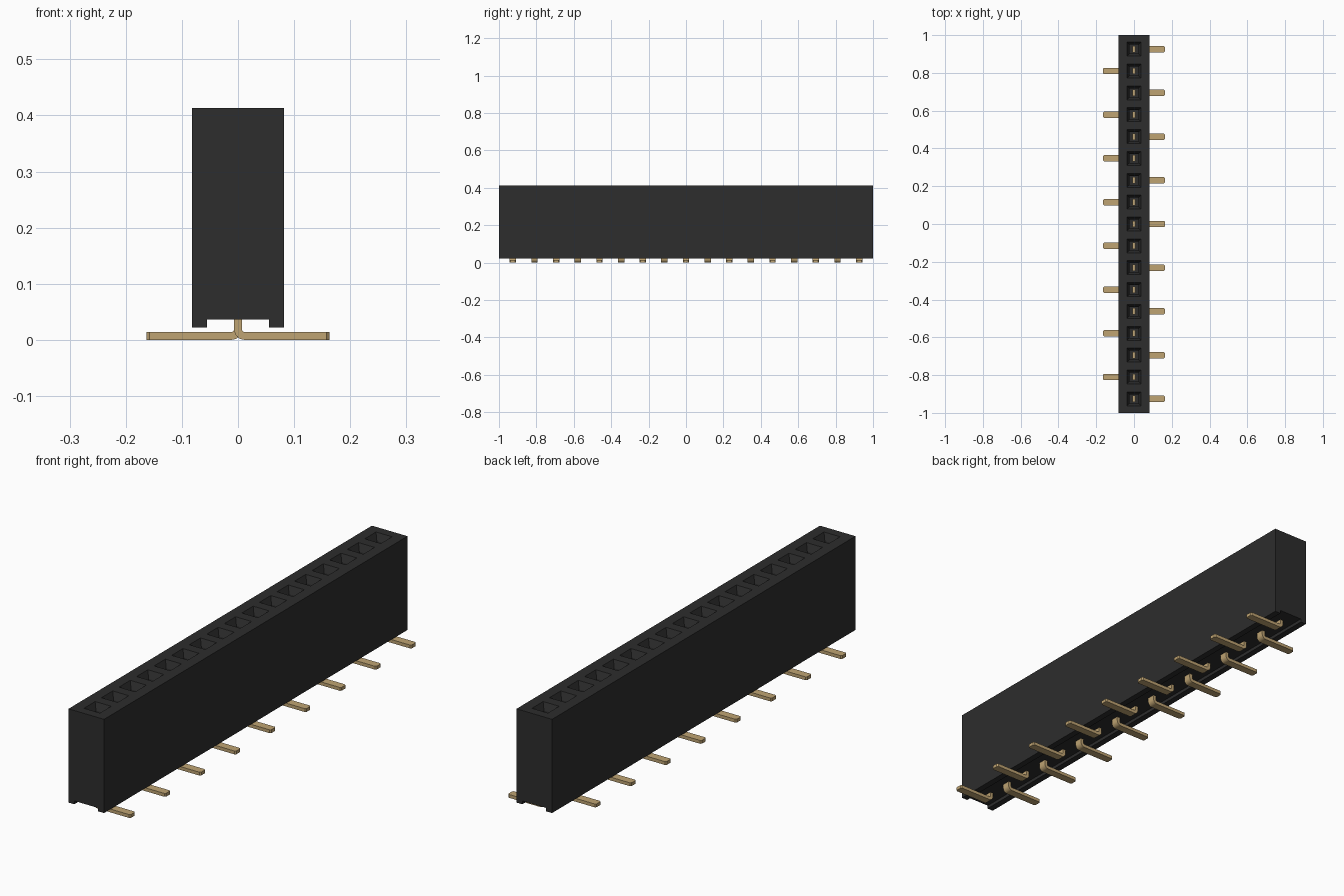
import bpy, bmesh, math

cube = bpy.data.objects.get("Cube")
if cube:
    bpy.data.objects.remove(cube, do_unlink=True)

COUNT, PITCH = 17, 0.1157
HALF_X, HALF_Y = 0.082, 1.0
BASE, GROOVE, TOP = 0.022, 0.036, 0.413
PIN_Y = [(i - (COUNT - 1) / 2) * PITCH for i in range(COUNT)]


def material(name, rgb, roughness):
    m = bpy.data.materials.new(name)
    m.use_nodes = True
    m.diffuse_color = (*rgb, 1)
    b = m.node_tree.nodes["Principled BSDF"]
    b.inputs["Base Color"].default_value = (*rgb, 1)
    b.inputs["Roughness"].default_value = roughness
    return m


def finish(bm, name, mat):
    bmesh.ops.remove_doubles(bm, verts=bm.verts, dist=1e-5)
    bmesh.ops.recalc_face_normals(bm, faces=bm.faces)
    me = bpy.data.meshes.new(name)
    bm.to_mesh(me)
    bm.free()
    me.materials.append(mat)
    ob = bpy.data.objects.new(name, me)
    bpy.context.collection.objects.link(ob)
    return ob


def loft(bm, rings, cap_start=True, cap_end=True):
    """Join successive closed rings of points with quads."""
    vs = [[bm.verts.new(p) for p in r] for r in rings]
    n = len(vs[0])
    for a, b in zip(vs, vs[1:]):
        for i in range(n):
            j = (i + 1) % n
            bm.faces.new((a[i], a[j], b[j], b[i]))
    if cap_start:
        bm.faces.new(vs[0])
    if cap_end:
        bm.faces.new(vs[-1])


def rect(hx, y0, y1, z):
    return [(-hx, y0, z), (hx, y0, z), (hx, y1, z), (-hx, y1, z)]


black = material("black plastic", (0.026, 0.026, 0.026), 0.6)
gold = material("gold metal", (0.52, 0.37, 0.17), 0.5)

# Housing: one cell per socket, each with walls, grooved base and funnel hole
bm = bmesh.new()
g = 0.055
profile = [(HALF_X, TOP), (HALF_X, BASE), (g, BASE), (g, GROOVE),
           (-g, GROOVE), (-g, BASE), (-HALF_X, BASE), (-HALF_X, TOP)]
for i, y in enumerate(PIN_Y):
    y0 = -HALF_Y if i == 0 else y - PITCH / 2
    y1 = HALF_Y if i == COUNT - 1 else y + PITCH / 2
    for (xa, za), (xb, zb) in zip(profile, profile[1:]):
        bm.faces.new([bm.verts.new(p) for p in
                      ((xa, y0, za), (xb, y0, zb), (xb, y1, zb), (xa, y1, za))])
    loft(bm, [rect(HALF_X, y0, y1, TOP),
              rect(0.037, y - 0.037, y + 0.037, TOP),
              rect(0.024, y - 0.024, y + 0.024, TOP - 0.03),
              rect(0.024, y - 0.024, y + 0.024, 0.09)], cap_start=False)
for y in (-HALF_Y, HALF_Y):
    bm.faces.new([bm.verts.new((x, y, z)) for x, z in profile])
finish(bm, "socket_housing", black)

# Pins: flat strips bent outward at the foot, alternating sides
T, R_OUT, R_IN, W = 0.014, 0.019, 0.005, 0.017
cx = -T / 2 + R_OUT
sections = [((-T / 2, 0.30), (T / 2, 0.30), W)]
for k in range(7):
    a = math.radians(180 + 15 * k)
    c, s = math.cos(a), math.sin(a)
    sections.append(((cx + R_OUT * c, R_OUT + R_OUT * s),
                     (cx + R_IN * c, R_OUT + R_IN * s), W))
sections += [((0.158, 0), (0.158, T), W), ((0.163, 0), (0.163, T), W - 0.005)]

for i, y in enumerate(PIN_Y):
    side = 1 if i % 2 == 0 else -1
    bm = bmesh.new()
    loft(bm, [[(side * o[0], y - w, o[1]), (side * o[0], y + w, o[1]),
               (side * n[0], y + w, n[1]), (side * n[0], y - w, n[1])]
              for o, n, w in sections])
    pin = finish(bm, f"pin_{i + 1:02d}", gold)
    bpy.ops.object.select_all(action='DESELECT')
    pin.select_set(True)
    bpy.context.view_layer.objects.active = pin
    bpy.ops.object.shade_smooth_by_angle(angle=math.radians(30))
